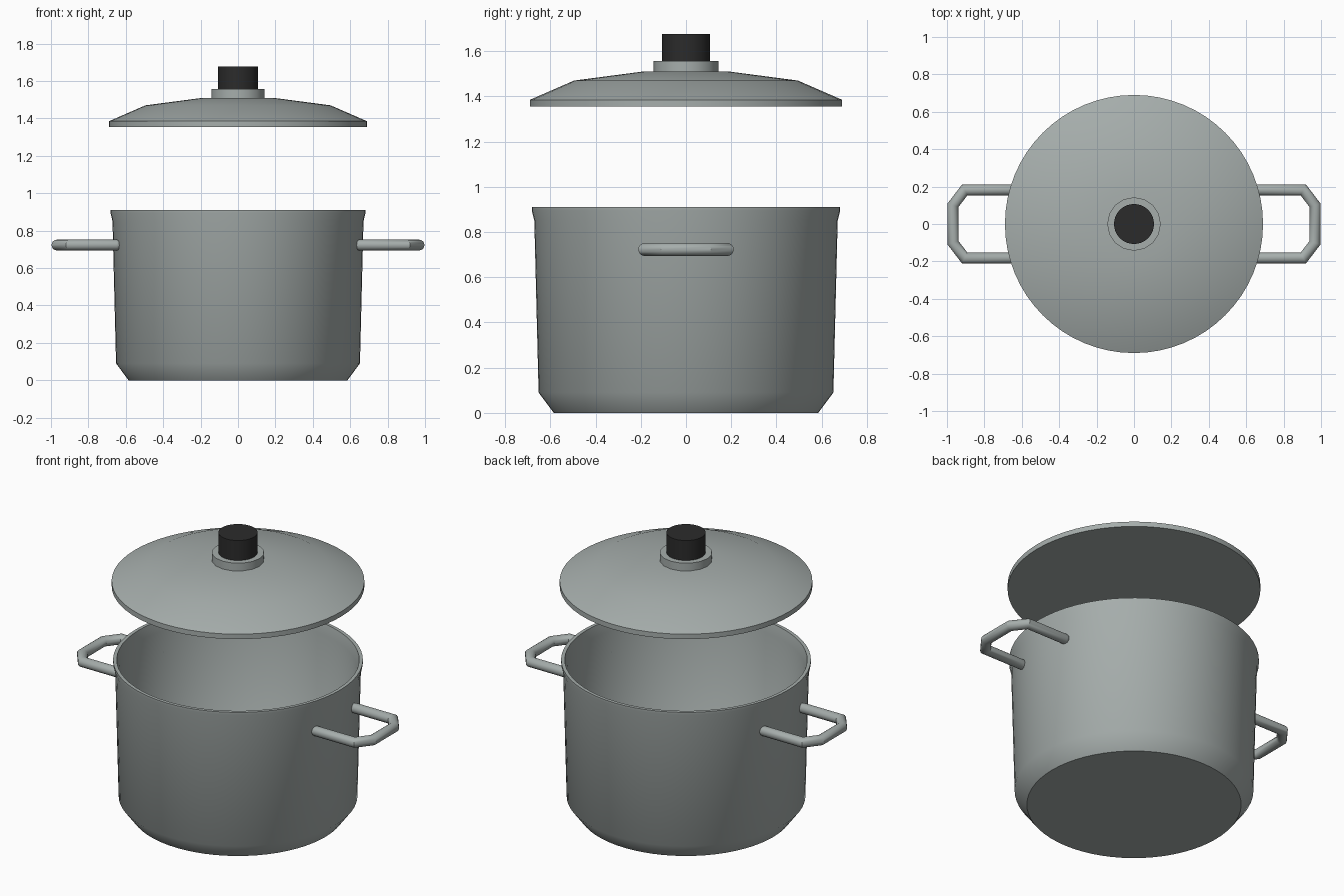
import bpy, bmesh, math
from mathutils import Vector

if "Cube" in bpy.data.objects:
    bpy.data.objects.remove(bpy.data.objects["Cube"])


def material(name, rgb):
    m = bpy.data.materials.new(name)
    m.diffuse_color = (*rgb, 1)
    m.use_nodes = True
    m.node_tree.nodes["Principled BSDF"].inputs["Base Color"].default_value = m.diffuse_color
    return m


steel = material("brushed_steel", (0.38, 0.42, 0.41))
black = material("black_plastic", (0.024, 0.024, 0.024))


def finish(bm, name, mat, angle):
    bmesh.ops.recalc_face_normals(bm, faces=bm.faces)
    mesh = bpy.data.meshes.new(name)
    bm.to_mesh(mesh)
    bm.free()
    mesh.materials.append(mat)
    ob = bpy.data.objects.new(name, mesh)
    bpy.context.collection.objects.link(ob)
    bpy.ops.object.select_all(action='DESELECT')
    ob.select_set(True)
    bpy.context.view_layer.objects.active = ob
    bpy.ops.object.shade_smooth_by_angle(angle=math.radians(angle))
    return ob


def lathe(name, profile, mat, sides, angle=42):
    """Revolve (radius, z) points about z, closing both ends with caps."""
    bm = bmesh.new()
    rings = []
    for r, z in profile:
        rings.append([bm.verts.new((r * math.cos(2 * math.pi * i / sides),
                                    r * math.sin(2 * math.pi * i / sides), z))
                      for i in range(sides)])
    for a, b in zip(rings, rings[1:]):
        for i in range(sides):
            j = (i + 1) % sides
            bm.faces.new((a[i], a[j], b[j], b[i]))
    bm.faces.new(rings[0])
    bm.faces.new(rings[-1])
    return finish(bm, name, mat, angle)


# Pot body: chamfered base, slight taper, flared rim, hollow inside
lathe("pot_body", [(0.585, 0), (0.652, 0.09), (0.671, 0.85), (0.682, 0.895),
                   (0.682, 0.91), (0.662, 0.91), (0.65, 0.85),
                   (0.632, 0.1), (0.57, 0.025)], steel, 64)

# Lid floating above the pot, flat underneath
lathe("lid", [(0.69, 1.355), (0.69, 1.385), (0.495, 1.47), (0.19, 1.51)], steel, 64)

# Knob collar and knob
lathe("knob_collar", [(0.143, 1.505), (0.143, 1.557)], steel, 16, 30)
lathe("knob", [(0.107, 1.55), (0.107, 1.677)], black, 32)


# Handles: round bar with mitred bends and rounded ends
def handle(name, side):
    half = [(0.65, 0.182), (0.905, 0.182), (0.968, 0.1)]
    path = half + [(x, -y) for x, y in reversed(half)]
    pts = [Vector((x * side, y, 0.723)) for x, y in path]
    rad, n, up = 0.029, 16, Vector((0, 0, 1))
    bm = bmesh.new()
    rings = []

    def ring(c, across, r):
        rings.append([bm.verts.new(c + across * r * math.cos(2 * math.pi * i / n)
                                   + up * min(abs(r), rad_z) * math.sin(2 * math.pi * i / n))
                      for i in range(n)])

    for k, p in enumerate(pts):
        d0 = (p - pts[k - 1]).normalized() if k else (pts[1] - p).normalized()
        d1 = (pts[k + 1] - p).normalized() if k < len(pts) - 1 else d0
        t = (d0 + d1).normalized()
        across = t.cross(up)
        rad_z = rad
        caps = [(s * math.pi / 180) for s in (80, 55, 28)]
        if k == 0:
            for a in caps:
                ring(p - t * rad * math.sin(a), across, rad * math.cos(a))
        ring(p, across, rad / t.dot(d0))
        if k == len(pts) - 1:
            for a in reversed(caps):
                ring(p + t * rad * math.sin(a), across, rad * math.cos(a))
    for a, b in zip(rings, rings[1:]):
        for i in range(n):
            j = (i + 1) % n
            bm.faces.new((a[i], a[j], b[j], b[i]))
    bm.faces.new(rings[0])
    bm.faces.new(rings[-1])
    finish(bm, name, steel, 32)


handle("right_handle", 1)
handle("left_handle", -1)
